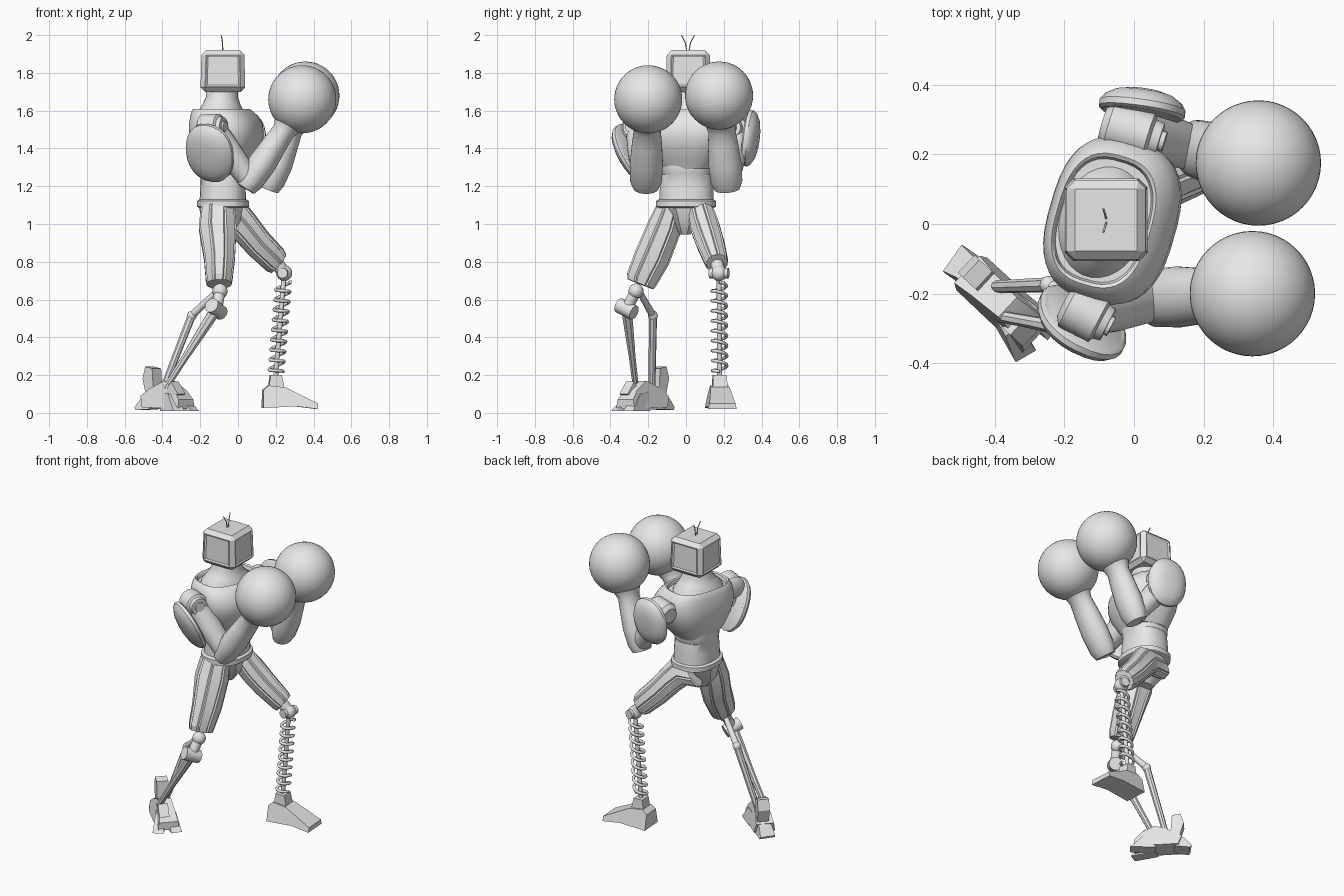
import bpy, bmesh, math
from mathutils import Vector

cube = bpy.data.objects.get("Cube")
if cube:
    bpy.data.objects.remove(cube, do_unlink=True)

grey = bpy.data.materials.new("plain grey")
grey.use_nodes = True
grey.diffuse_color = (0.8, 0.8, 0.8, 1)
grey.node_tree.nodes["Principled BSDF"].inputs["Base Color"].default_value = (0.8, 0.8, 0.8, 1)


def finish(name, bm, angle=35):
    bmesh.ops.recalc_face_normals(bm, faces=bm.faces)
    mesh = bpy.data.meshes.new(name)
    bm.to_mesh(mesh)
    bm.free()
    mesh.materials.append(grey)
    for p in mesh.polygons:
        p.use_smooth = True
    mesh.set_sharp_from_angle(angle=math.radians(angle))
    obj = bpy.data.objects.new(name, mesh)
    bpy.context.collection.objects.link(obj)


def loft(name, sections, sides=24, power=1.0, turn=0, hint=(1, 0, 0), axis=None, panels=False):
    """Skin of rounded cross-sections: (centre, radius towards hint, sideways radius)."""
    bm = bmesh.new()
    d = Vector(axis) if axis else Vector(sections[-1][0]) - Vector(sections[0][0])
    d.normalize()
    u = Vector(hint)
    u = (u - d * u.dot(d)).normalized()
    v = d.cross(u)
    c, s = math.cos(math.radians(turn)), math.sin(math.radians(turn))
    u, v = u * c + v * s, v * c - u * s
    rings = []
    for centre, ru, rv in sections:
        ring = []
        for i in range(sides):
            a = math.tau * (i + 0.5) / sides
            x = math.copysign(abs(math.cos(a)) ** power, math.cos(a))
            y = math.copysign(abs(math.sin(a)) ** power, math.sin(a))
            ring.append(bm.verts.new(Vector(centre) + u * x * ru + v * y * rv))
        rings.append(ring)
    walls = []
    for a, b in zip(rings, rings[1:]):
        for i in range(sides):
            j = (i + 1) % sides
            walls.append(bm.faces.new((a[i], a[j], b[j], b[i])))
    bm.faces.new(rings[0])
    bm.faces.new(rings[-1])
    bmesh.ops.recalc_face_normals(bm, faces=bm.faces)
    if panels:  # one long raised plate down every side
        for i in range(sides):
            bmesh.ops.inset_region(bm, faces=walls[i::sides], thickness=0.006, depth=0.009)
    finish(name, bm, 22 if panels else 35)


def column(name, x, y, levels, **kw):
    loft(name, [((x, y, z), a, b) for z, a, b in levels], axis=(0, 0, 1), **kw)


def rod(name, a, b, r1, r2=None, sides=12):
    loft(name, [(a, r1, r1), (b, r2 or r1, r2 or r1)], sides=sides, hint=(0.3, 1, 0.1))


def ball(name, centre, r, seg=24):
    bm = bmesh.new()
    bmesh.ops.create_uvsphere(bm, u_segments=seg, v_segments=seg // 2, radius=r)
    bmesh.ops.translate(bm, vec=Vector(centre), verts=bm.verts)
    finish(name, bm, 60)


def prism(name, origin, heading, profile, width, taper=0.0):
    """Side profile (along, up) given a width that narrows towards its top."""
    bm = bmesh.new()
    h = math.radians(heading)
    f, side = Vector((math.cos(h), math.sin(h), 0)), Vector((-math.sin(h), math.cos(h), 0))
    top = max(z for _, z in profile)
    rows = []
    for sign in (-0.5, 0.5):
        rows.append([bm.verts.new(Vector(origin) + f * x + Vector((0, 0, z))
                     + side * sign * width * (1 - taper * z / top)) for x, z in profile])
        bm.faces.new(rows[-1])
    for i in range(len(profile)):
        j = (i + 1) % len(profile)
        bm.faces.new((rows[0][i], rows[0][j], rows[1][j], rows[1][i]))
    finish(name, bm, 20)


def wire(name, points, depth):
    curve = bpy.data.curves.new(name, "CURVE")
    curve.dimensions = "3D"
    curve.bevel_depth = depth
    curve.bevel_resolution = 2
    curve.use_fill_caps = True
    line = curve.splines.new("POLY")
    line.points.add(len(points) - 1)
    for p, co in zip(line.points, points):
        p.co = (*co, 1)
    curve.materials.append(grey)
    bpy.context.collection.objects.link(bpy.data.objects.new(name, curve))


# Boxy head with chamfered edges and shallow framed side panels
bm = bmesh.new()
bmesh.ops.create_cube(bm, size=1)
for v in bm.verts:
    k = 0.95 if v.co.z > 0 else 1
    v.co = (v.co.x * 0.238 * k - 0.08, v.co.y * 0.238 * k + 0.012, v.co.z * 0.22 + 1.81)
bmesh.ops.bevel(bm, geom=bm.edges[:], offset=0.024, segments=1, affect="EDGES")
bm.normal_update()
sides = [f for f in bm.faces if abs(f.normal.z) < 0.2 and f.calc_area() > 0.02]
bmesh.ops.inset_individual(bm, faces=sides, thickness=0.004, depth=0)
bmesh.ops.inset_individual(bm, faces=sides, thickness=0.012, depth=-0.006)
finish("head", bm, 20)
for s in (-1, 1):
    wire("antenna", [(-0.08, 0.01 + s * 0.005, 1.91), (-0.082, 0.01 + s * 0.014, 1.96),
                     (-0.088, 0.01 + s * 0.034, 1.998)], 0.003)

# Neck, chest shell, waist and belt
loft("neck", [((-.09, .005, 1.55), .13, .17), ((-.09, .005, 1.595), .12, .158),
              ((-.088, .005, 1.63), .1, .12), ((-.085, .005, 1.67), .085, .092),
              ((-.085, .005, 1.73), .082, .085)], sides=32, turn=-16, axis=(0, 0, 1))
chest = [(-.075, 1.29, .115, .132), (-.072, 1.34, .14, .175), (-.065, 1.41, .172, .215),
         (-.062, 1.47, .184, .236), (-.064, 1.53, .18, .238), (-.074, 1.572, .163, .224),
         (-.084, 1.598, .147, .204), (-.087, 1.608, .137, .192), (-.088, 1.602, .13, .182),
         (-.088, 1.58, .125, .176)]
loft("chest", [((x, .01, z), a, b) for x, z, a, b in chest], sides=40, power=.74, turn=-16, axis=(0, 0, 1))
column("waist", -0.08, 0.003, [(1.1, .125, .145), (1.2, .12, .142), (1.262, .118, .133), (1.268, .121, .137),
                               (1.3, .122, .138), (1.38, .13, .15)], sides=32, power=0.85)
column("belt", -0.08, 0.0, [(1.085, .125, .145), (1.092, .138, .16), (1.122, .138, .16),
                            (1.13, .125, .145)], sides=32, power=0.85)
column("pelvis", -0.09, -0.008, [(0.945, .06, .035), (1.01, .11, .075), (1.1, .128, .13)], sides=8)

# Arms: the right one sits on the -y side, the left one on the +y side
arms = {
    "right": dict(shoulder=(-0.14, -0.25, 1.51), ends=((-0.2, -0.225, 1.51), (-0.075, -0.29, 1.515)),
                  elbow=(0.065, -0.212, 1.225), wrist=(0.24, -0.205, 1.49), glove=(0.34, -0.2, 1.66),
                  pad=(-0.145, -0.275, 1.38), out=(-0.45, -0.78, -0.43), size=(.138, .168)),
    "left": dict(shoulder=(-0.02, 0.275, 1.50), ends=((-0.09, 0.29, 1.50), (0.075, 0.24, 1.51)),
                 elbow=(0.18, 0.215, 1.225), wrist=(0.28, 0.19, 1.49), glove=(0.357, 0.175, 1.68),
                 pad=(0.022, 0.322, 1.455), out=(0.14, 0.96, -0.12), size=(.125, .15)),
}
for side, a in arms.items():
    sh, el, wr, gl, pad = (Vector(a[k]) for k in ("shoulder", "elbow", "wrist", "glove", "pad"))
    out = Vector(a["out"]).normalized()
    p, q = (Vector(e) for e in a["ends"])
    loft(side + "_shoulder", [(p, .045, .045), (p.lerp(q, .12), .07, .07), (p.lerp(q, .8), .07, .07),
         (p.lerp(q, .85), .055, .055), (q, .05, .05)], hint=(0, 0, 1))
    rod(side + "_shoulder_bolt", p.lerp(q, .9), q.lerp(p, -.08), .03)
    loft(side + "_upper_arm", [(sh, .07, .07), (sh.lerp(el, .4), .07, .075),
                               (sh.lerp(el, .85), .06, .068), (el, .058, .064)])
    tip = el + (el - wr).normalized() * 0.045
    loft(side + "_forearm", [(tip, .052, .066), (el, .068, .084), (el.lerp(wr, .35), .075, .088),
         (el.lerp(wr, .75), .066, .08), (wr, .06, .072), (wr.lerp(gl, .15), .072, .08),
         (wr.lerp(gl, .5), .1, .11)])
    ball(side + "_glove", gl, 0.18, 48)
    w, h = a["size"]
    dome = [(-.008, .92), (0, 1), (.018, 1), (.036, .9), (.052, .7), (.062, .4)]
    loft(side + "_shoulder_pad", [(pad + out * t, w * k, h * k) for t, k in dome], power=.9)
    rod(side + "_pad_mount", sh, pad, .03)

# Right leg: armoured thigh, twin struts and clawed foot
loft("right_thigh", [((-.107, -.08, 1.09), .086, .07), ((-.108, -.115, .98), .098, .089),
     ((-.098, -.18, .82), .079, .094), ((-.1, -.232, .71), .067, .082), ((-.1, -.24, .68), .06, .07)],
     sides=8, panels=True)
knee, outer, inner = Vector((-.095, -.265, .645)), Vector((-.115, -.315, .55)), Vector((-.245, -.175, .515))
heel = Vector((-.385, -.265, .13))
ball("right_knee", knee, .04)
rod("right_knee_link", knee, outer, .03)
rod("right_knee_barrel", outer + Vector((-.025, -.04, .02)), outer + Vector((.025, .04, -.02)), .04)
rod("right_inner_link", knee + Vector((-.02, .02, -.005)), inner, .016, .02)
ball("right_inner_joint", inner, .026, 16)
loft("right_outer_strut", [(outer, .032, .03), (outer.lerp(heel, .25), .028, .026),
                           (outer.lerp(heel, .6), .02, .019), (heel, .017, .017)], sides=8)
rod("right_inner_strut", inner, (-.395, -.18, .13), .022, .018, 8)
prism("right_foot", (-.48, -.13, 0), -43, [(.02, .03), (0, .09), (.06, .13), (.16, .17), (.24, .12),
      (.28, .07), (.28, .02)], .14, .45)
prism("right_heel_plate", (-.46, -.135, 0), -43, [(0, .08), (-.03, .18), (-.01, .245), (.04, .235),
      (.05, .1)], .07)
prism("right_heel_spur", (-.44, -.155, 0), 145, [(0, .02), (0, .11), (.06, .08), (.1, .03), (.09, .015)], .1, .3)
for toe, x, y, turn in (("outer", -.385, -.25, -60), ("inner", -.345, -.215, -38)):
    prism("right_%s_toe" % toe, (x, y, 0), turn,
          [(0, .01), (0, .11), (.07, .1), (.11, .05), (.15, .01)], .07, .4)
prism("right_foot_fin", (-.32, -.31, 0), -43, [(-.05, .06), (-.05, .13), (-.02, .165), (.03, .1)], .06)

# Left leg: armoured thigh, coil spring shin and wedge foot
loft("left_thigh", [((-.12, .078, 1.05), .085, .06), ((-.02, .085, 1.045), .088, .066), ((.035, .1, .985), .08, .074),
     ((.105, .128, .9), .074, .07), ((.195, .158, .81), .068, .058), ((.215, .165, .79), .057, .05)],
     sides=8, panels=True)
top, base = Vector((.245, .175, .74)), Vector((.2, .178, .2))
ball("left_knee", top, .042)
rod("left_knee_pin", top + Vector((-.01, -.05, 0)), top + Vector((.01, .05, 0)), .028)
rod("left_knee_link", (.2, .162, .8), top, .035)
rod("left_shin_rod", top, base, .013)
turns, steps = 9, 20
coil = []
for i in range(turns * steps + 1):
    t = i / (turns * steps)
    a = math.tau * turns * t
    coil.append(top.lerp(base, .1 + .88 * t) + Vector((math.cos(a), math.sin(a), .2 * math.cos(a))) * .038)
wire("left_shin_spring", coil, .009)
prism("left_ankle", (.2, .178, 0), 4, [(-.045, .1), (-.03, .2), (.03, .2), (.05, .1)], .095, .25)
prism("left_foot", (.2, .178, 0), 4, [(-.07, .025), (-.07, .12), (-.04, .145), (.05, .135), (.12, .1),
      (.22, .05), (.22, .02), (.1, .035)], .16, .4)
